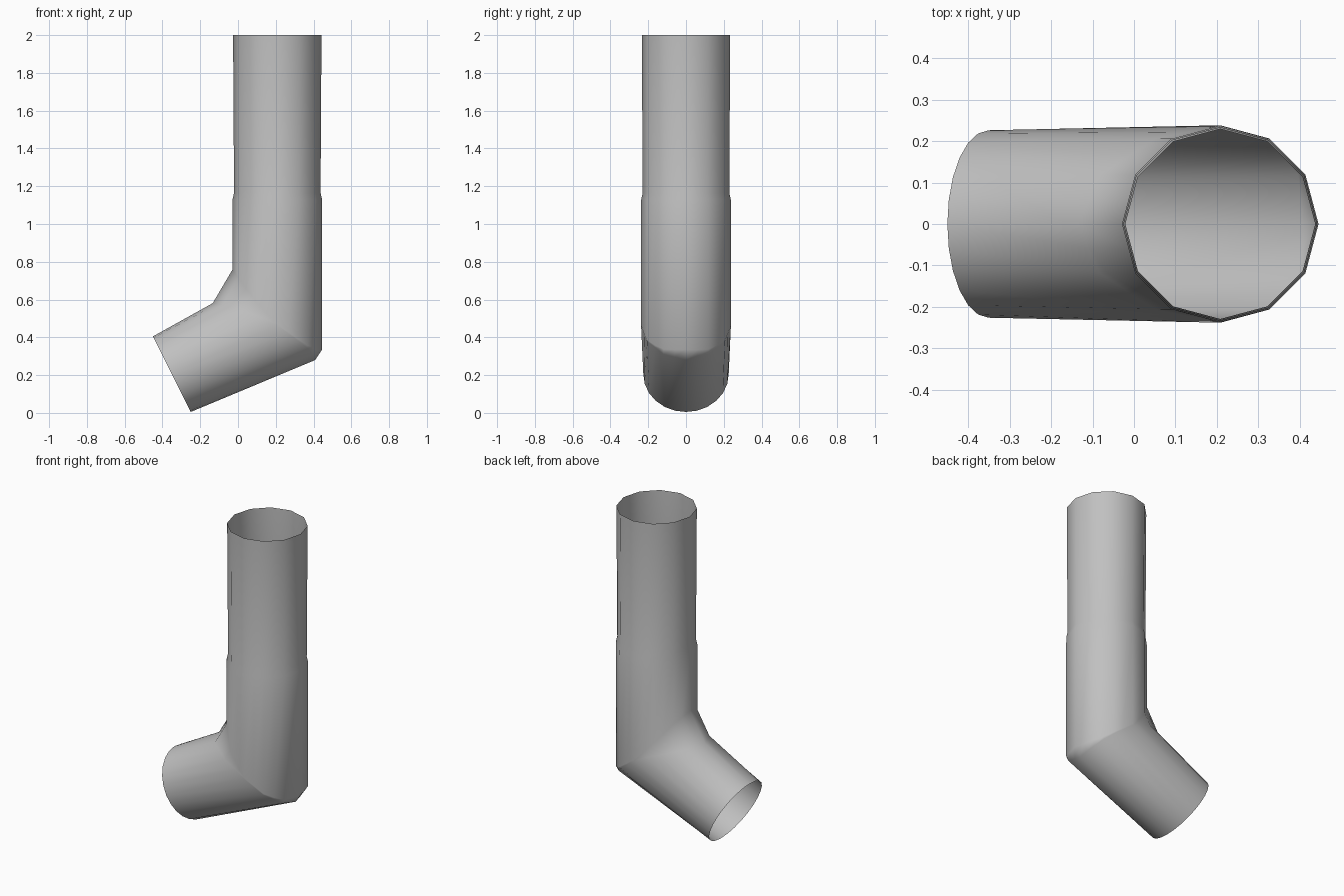
import bpy
import bmesh
import math
from mathutils import Vector

SIDES = 24
AXIS_X = 0.208

cube = bpy.data.objects.get("Cube")
if cube:
    bpy.data.objects.remove(cube)

# Single grey metal finish
metal = bpy.data.materials.new("grey metal")
grey = (0.53, 0.53, 0.53, 1)
metal.diffuse_color = grey
metal.use_nodes = True
shader = next(n for n in metal.node_tree.nodes if n.type == "BSDF_PRINCIPLED")
shader.inputs["Base Color"].default_value = grey
shader.inputs["Roughness"].default_value = 0.6


def twelve_sided(i):
    """Unit point on a twelve-sided outline, odd points lie mid-side."""
    a = math.tau * i / SIDES
    r = math.cos(math.pi / 12) if i % 2 else 1
    return r * math.cos(a), r * math.sin(a)


def straight_ring(radius, z):
    points = [twelve_sided(i) for i in range(SIDES)]
    return [Vector((AXIS_X + radius * c, radius * s, z)) for c, s in points]


# Round mouth of the tilted outlet
mouth = []
for i in range(SIDES):
    a = math.tau * i / SIDES
    c, s = math.cos(a), math.sin(a)
    mouth.append(Vector((-0.35 + 0.1 * c, 0.226 * s, 0.205 - 0.2 * c)))

# Mitred elbow, split into two rings to form the inner gusset and heel chamfer
elbow_low, elbow_high = [], []
for i in range(SIDES):
    c, s = twelve_sided(i)
    corner = Vector((AXIS_X + 0.237 * c, 0.238 * s, 0.467 - 0.172 * c))
    cut = 0.004 + 0.116 * max(0, -c) ** 1.5 + 0.036 * max(0, c) ** 6
    elbow_low.append(corner + (mouth[i] - corner).normalized() * cut)
    elbow_high.append(corner + Vector((0, 0, cut)))

# Straight riser with a slight socket step and a flared top
rings = [mouth, elbow_low, elbow_high,
         straight_ring(0.237, 1.13), straight_ring(0.229, 1.165),
         straight_ring(0.234, 2.0)]

bm = bmesh.new()
loops = [[bm.verts.new(p) for p in ring] for ring in rings]
for low, high in zip(loops, loops[1:]):
    for i in range(SIDES):
        j = (i + 1) % SIDES
        bm.faces.new((low[i], low[j], high[j], high[i]))
bm.normal_update()

mesh = bpy.data.meshes.new("bent_pipe")
bm.to_mesh(mesh)
bm.free()
mesh.materials.append(metal)
pipe = bpy.data.objects.new("bent_pipe", mesh)
bpy.context.collection.objects.link(pipe)

bpy.ops.object.select_all(action="DESELECT")
pipe.select_set(True)
bpy.context.view_layer.objects.active = pipe
bpy.ops.object.shade_smooth_by_angle(angle=math.radians(40))
